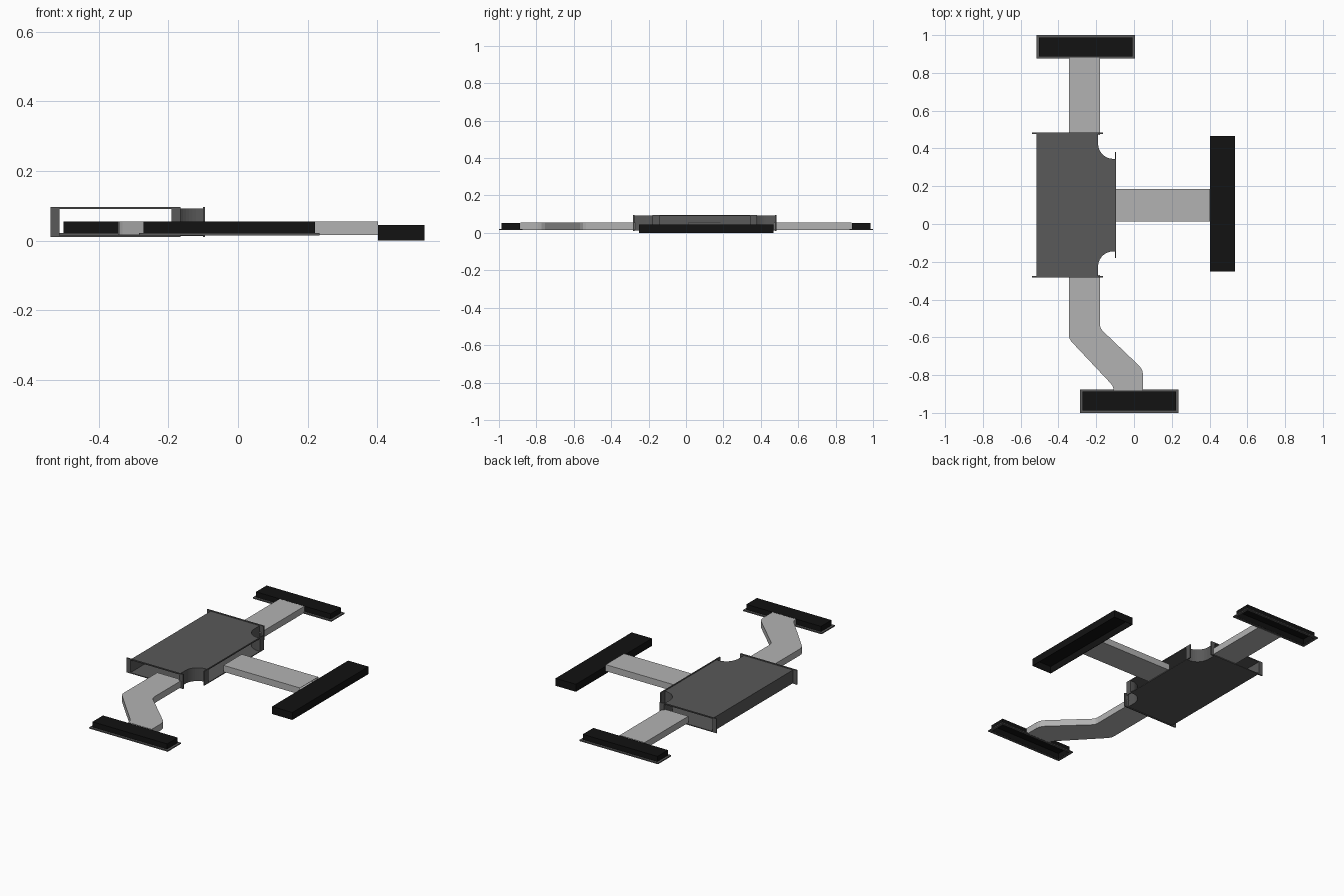
import bpy, bmesh, math

if "Cube" in bpy.data.objects:
    bpy.data.objects.remove(bpy.data.objects["Cube"])


def material(name, v):
    m = bpy.data.materials.new(name)
    m.diffuse_color = (v, v, v, 1)
    m.use_nodes = True
    m.node_tree.nodes["Principled BSDF"].inputs["Base Color"].default_value = m.diffuse_color
    return m


DARK = material("dark_grey", 0.1)
LIGHT = material("light_grey", 0.45)
BLACK = material("black", 0.006)


def finish(name, bm, mat, thickness=0):
    bmesh.ops.recalc_face_normals(bm, faces=bm.faces)
    me = bpy.data.meshes.new(name)
    bm.to_mesh(me)
    bm.free()
    ob = bpy.data.objects.new(name, me)
    bpy.context.collection.objects.link(ob)
    me.materials.append(mat)
    if thickness:
        mod = ob.modifiers.new("sheet", "SOLIDIFY")
        mod.thickness = thickness
        mod.offset = -1
    return ob


def add_box(bm, x0, x1, y0, y1, z0, z1):
    r = bmesh.ops.create_cube(bm, size=1)
    for v in r["verts"]:
        v.co = (x1 if v.co.x > 0 else x0, y1 if v.co.y > 0 else y0, z1 if v.co.z > 0 else z0)
    return r["verts"]


def tube(name, left, right, z0, z1):
    """Open rectangular duct following paired left and right edge points."""
    bm = bmesh.new()
    rings = [[bm.verts.new((*l, z0)), bm.verts.new((*r, z0)),
              bm.verts.new((*r, z1)), bm.verts.new((*l, z1))] for l, r in zip(left, right)]
    for a, b in zip(rings, rings[1:]):
        for i in range(4):
            j = (i + 1) % 4
            bm.faces.new((a[i], a[j], b[j], b[i]))
    return finish(name, bm, LIGHT, 0.002)


def open_box(name, x0, x1, y0, y1, z0, z1):
    """Hollow pad, open underneath."""
    bm = bmesh.new()
    add_box(bm, x0, x1, y0, y1, z0, z1)
    bm.normal_update()
    bmesh.ops.delete(bm, geom=[f for f in bm.faces if f.normal.z < -0.5], context='FACES_ONLY')
    return finish(name, bm, BLACK, 0.004)


def frame_y(name, x0, x1, y0, y1, z0, z1, w):
    """Flat rectangular rim lying around a pad."""
    bm = bmesh.new()
    add_box(bm, x0, x0 + w, y0, y1, z0, z1)
    add_box(bm, x1 - w, x1, y0, y1, z0, z1)
    add_box(bm, x0 + w, x1 - w, y0, y0 + w, z0, z1)
    add_box(bm, x0 + w, x1 - w, y1 - w, y1, z0, z1)
    return finish(name, bm, DARK)


# T-shaped plenum with three open ends and two concave corners
MID, TOP, BOT = 0.1, 0.092, 0.013
corner = [(-0.19, 0.48)]
for i in range(13):
    a = math.pi + i / 12 * math.pi / 2
    corner.append((-0.11 + 0.08 * math.cos(a), 0.425 + 0.08 * math.sin(a)))
corner.append((-0.095, 0.345))
mirrored = [(x, 2 * MID - y) for x, y in reversed(corner)]
outline = [(-0.515, 2 * MID - 0.48), (-0.515, 0.48)] + corner + mirrored
n = len(outline)
open_edges = {1, 1 + len(corner), n - 1}
bm = bmesh.new()
low = [bm.verts.new((x, y, BOT)) for x, y in outline]
high = [bm.verts.new((x, y, TOP)) for x, y in outline]
bm.faces.new(low)
bm.faces.new(high)
for i in range(n):
    if i not in open_edges:
        j = (i + 1) % n
        bm.faces.new((low[i], low[j], high[j], high[i]))
finish("plenum_box", bm, DARK, 0.002)

# Flanges around the three openings
T = 0.004
for name, y in (("back_flange", 0.48), ("front_flange", -0.28)):
    bm = bmesh.new()
    add_box(bm, -0.54, -0.513, y - T, y + T, 0.01, 0.096)
    add_box(bm, -0.192, -0.165, y - T, y + T, 0.01, 0.096)
    add_box(bm, -0.513, -0.192, y - T, y + T, 0.09, 0.096)
    add_box(bm, -0.513, -0.192, y - T, y + T, 0.01, 0.015)
    finish(name, bm, DARK)
bm = bmesh.new()
X0, X1 = -0.101, -0.095
add_box(bm, X0, X1, 0.343, 0.38, 0.01, 0.096)
add_box(bm, X0, X1, -0.18, -0.143, 0.01, 0.096)
add_box(bm, X0, X1, -0.143, 0.343, 0.09, 0.096)
add_box(bm, X0, X1, -0.143, 0.343, 0.01, 0.015)
finish("right_flange", bm, DARK)

# Ducts
tube("back_duct", [(-0.345, 0.47), (-0.345, 0.885)], [(-0.18, 0.47), (-0.18, 0.885)], 0.016, 0.055)
tube("right_duct", [(-0.105, 0.185), (0.402, 0.185)], [(-0.105, 0.012), (0.402, 0.012)], 0.016, 0.055)
tube("front_duct",
     [(-0.345, -0.27), (-0.345, -0.585), (-0.342, -0.605), (-0.332, -0.622),
      (-0.125, -0.842), (-0.112, -0.86), (-0.108, -0.875), (-0.107, -0.885)],
     [(-0.18, -0.27), (-0.18, -0.535), (-0.177, -0.55), (-0.165, -0.567),
      (0.03, -0.753), (0.043, -0.773), (0.048, -0.795), (0.048, -0.885)], 0.016, 0.055)

# Suction pads and their rims
for name, x0, y0 in (("back", -0.515, 0.875), ("front", -0.285, -1.0)):
    x1, y1 = x0 + 0.52, y0 + 0.125
    frame_y(name + "_pad_rim", x0, x1, y0, y1, 0.015, 0.022, 0.015)
    open_box(name + "_pad", x0 + 0.013, x1 - 0.013, y0 + 0.013, y1 - 0.013, 0.017, 0.054)
open_box("right_pad", 0.402, 0.536, -0.252, 0.467, 0.0, 0.045)
